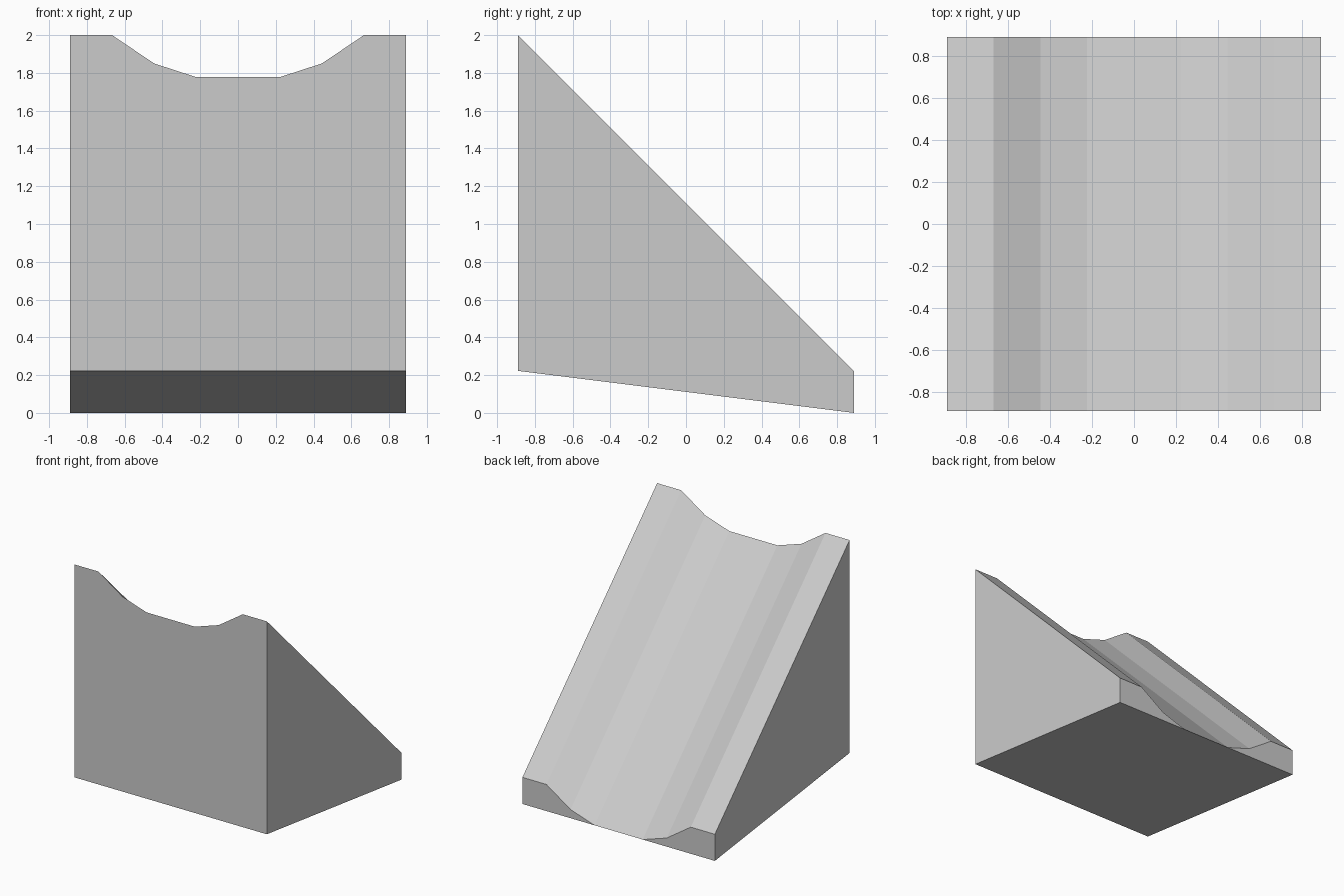
import bpy, bmesh, math

if "Cube" in bpy.data.objects:
    bpy.data.objects.remove(bpy.data.objects["Cube"])

U = 2 / 9            # grid unit: the block is 8 units wide and deep, 9 high
H = 4 * U

# Half cross-section of the groove: (x, depth below the ramp surface)
half = [(H, 0), (3 * U, 0), (2 * U, 0.15), (U, U)]
profile = [(-x, d) for x, d in half] + [(x, d) for x, d in reversed(half)]

bm = bmesh.new()

# Sections across x: front bottom, back bottom, back top, front top
sections = []
for x, d in profile:
    points = [(x, -H, U), (x, H, 0), (x, H, U - d), (x, -H, 2 - d)]
    sections.append([bm.verts.new(p) for p in points])

# Skin the sections; the groove meets the underside at the back middle
for a, b in zip(sections, sections[1:]):
    for i in range(4):
        j = (i + 1) % 4
        if i == 1 and abs(a[1].co.z - a[2].co.z) + abs(b[1].co.z - b[2].co.z) < 1e-5:
            continue
        bm.faces.new((a[i], a[j], b[j], b[i]))
bm.faces.new(sections[0])
bm.faces.new(sections[-1])

# Close the thin back edge and join coplanar strips
bmesh.ops.remove_doubles(bm, verts=bm.verts, dist=1e-4)
bmesh.ops.recalc_face_normals(bm, faces=bm.faces)
bmesh.ops.dissolve_limit(bm, angle_limit=math.radians(0.5),
                         verts=bm.verts, edges=bm.edges)

mesh = bpy.data.meshes.new("grooved_slope")
bm.to_mesh(mesh)
bm.free()
slope = bpy.data.objects.new("grooved_slope", mesh)
bpy.context.collection.objects.link(slope)
